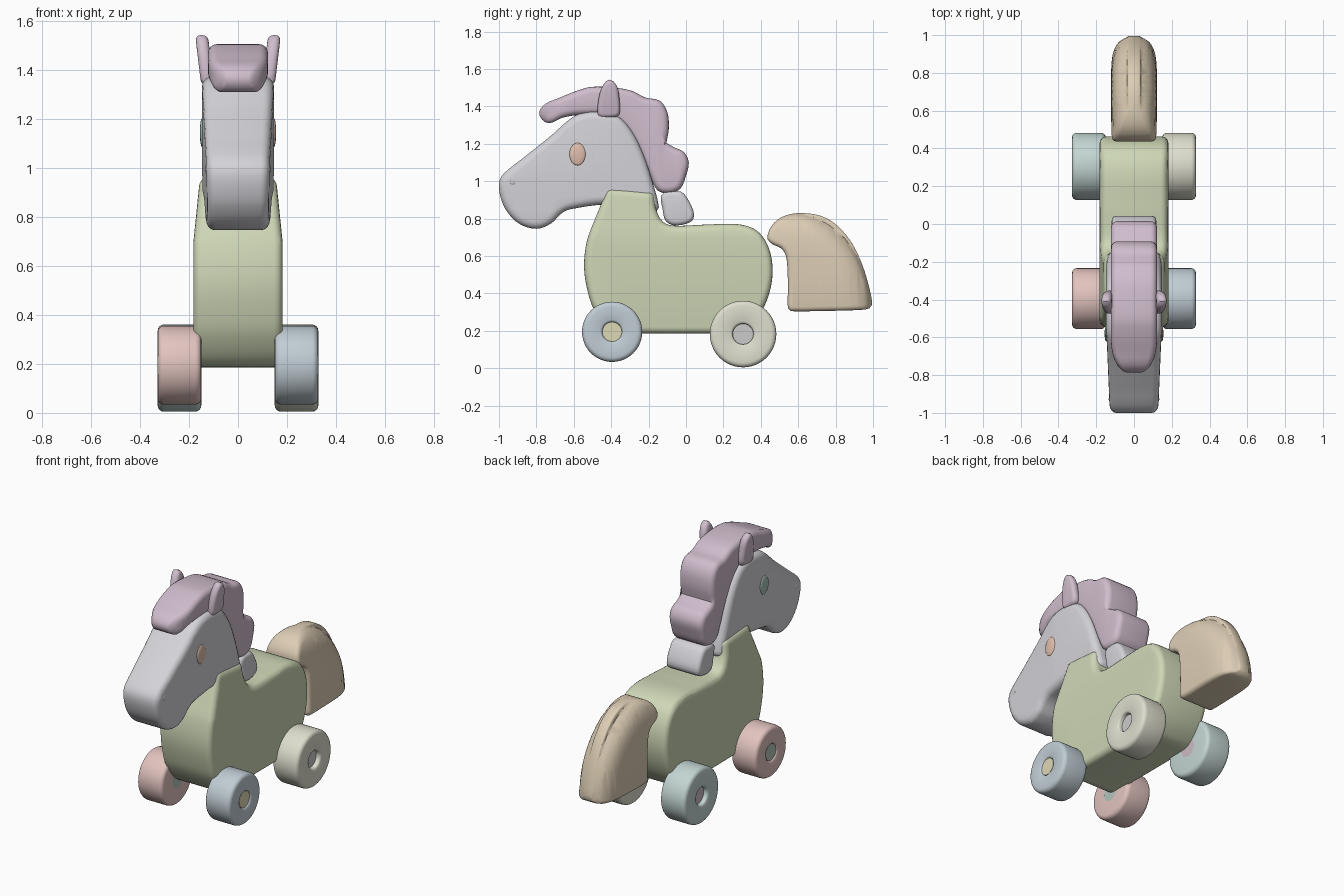
import bpy, bmesh
from math import pi, sin, cos, radians
from mathutils import Vector, Matrix

if "Cube" in bpy.data.objects:
    bpy.data.objects.remove(bpy.data.objects["Cube"])


def finish(name, bm, colour=None):
    bmesh.ops.recalc_face_normals(bm, faces=bm.faces)
    me = bpy.data.meshes.new(name)
    bm.to_mesh(me)
    bm.free()
    ob = bpy.data.objects.new(name, me)
    bpy.context.collection.objects.link(ob)
    if colour:
        mat = bpy.data.materials.new(name + "_paint")
        mat.diffuse_color = (*colour, 1)
        mat.use_nodes = True
        mat.node_tree.nodes["Principled BSDF"].inputs["Base Color"].default_value = mat.diffuse_color
        me.materials.append(mat)
    bpy.ops.object.select_all(action='DESELECT')
    ob.select_set(True)
    bpy.context.view_layer.objects.active = ob
    bpy.ops.object.shade_smooth_by_angle(angle=radians(40))
    return ob


def smooth_loop(pts, spacing=0.022):
    """Closed curve through (y, z) points; a third value marks a sharp corner."""
    n, out = len(pts), []
    P = [Vector(p[:2]) for p in pts]
    sharp = [len(p) > 2 for p in pts]
    T = [(P[(i + 1) % n] - P[i - 1]).normalized() for i in range(n)]
    for i in range(n):
        j = (i + 1) % n
        d = P[j] - P[i]
        a = d if sharp[i] else T[i] * d.length
        b = d if sharp[j] else T[j] * d.length
        steps = max(1, round(d.length / spacing))
        for k in range(steps):
            t = k / steps
            out.append(P[i] * (2*t**3 - 3*t*t + 1) + a * (t**3 - 2*t*t + t)
                       + P[j] * (3*t*t - 2*t**3) + b * (t**3 - t*t))
    return out


def prism(name, pts, half, r, colour=None, shape=None, ycuts=(), zcuts=()):
    """Side profile given thickness in x, rounded rims and an optional x reshape."""
    loop = smooth_loop(pts)
    n = len(loop)
    area = sum(loop[i - 1].cross(loop[i]) for i in range(n))
    normals = []
    for i in range(n):
        t = (loop[(i + 1) % n] - loop[i - 1]).normalized()
        normals.append(Vector((t.y, -t.x)) * (1 if area > 0 else -1))
    for _ in range(2):
        normals = [(normals[i - 1] + normals[i] * 2 + normals[(i + 1) % n]).normalized()
                   for i in range(n)]
    arc = [k / 4 * pi / 2 for k in range(5)]
    steps = [(half - r + r * sin(a), r * (1 - cos(a))) for a in arc]
    steps = [(-x, d) for x, d in reversed(steps)] + steps
    bm = bmesh.new()
    rings = [[bm.verts.new((x, *(p - m * d))) for p, m in zip(loop, normals)] for x, d in steps]
    for A, B in zip(rings, rings[1:]):
        for i in range(n):
            bm.faces.new((A[i - 1], A[i], B[i], B[i - 1]))
    caps = [bm.faces.new(rings[0]), bm.faces.new(rings[-1])]
    bmesh.ops.triangulate(bm, faces=caps)
    for axis, cuts in ((1, ycuts), (2, zcuts)):
        for c in cuts:
            co, no = Vector(), Vector()
            co[axis], no[axis] = c, 1
            bmesh.ops.bisect_plane(bm, geom=bm.verts[:] + bm.edges[:] + bm.faces[:],
                                   plane_co=co, plane_no=no, dist=1e-5)
    if shape:
        for v in bm.verts:
            v.co.x = shape(*v.co)
    return finish(name, bm, colour)


def lathe(name, profile, side, y, z, colour):
    """Spin a closed (radius, x) profile about an x-parallel axle."""
    bm = bmesh.new()
    seg = 48
    rings = [[bm.verts.new((side * x, y + rad * cos(2*pi*s/seg), z + rad * sin(2*pi*s/seg)))
              for rad, x in profile] for s in range(seg)]
    m = len(profile)
    for s in range(seg):
        for i in range(m):
            bm.faces.new((rings[s - 1][i - 1], rings[s - 1][i], rings[s][i], rings[s][i - 1]))
    return finish(name, bm, colour)


def ellipsoid(name, loc, size, colour=None):
    bm = bmesh.new()
    bmesh.ops.create_uvsphere(bm, u_segments=24, v_segments=12, radius=1,
                              matrix=Matrix.Translation(loc) @ Matrix.Diagonal((*size, 1)))
    return finish(name, bm, colour)


def clamp(v):
    return max(0.0, min(1.0, v))


def grid(a, b, step):
    return [a + step * i for i in range(int((b - a) / step) + 1)]


# Body with raised chest and collar
prism("body", [(-.42, .955), (-.38, .96), (-.19, .943, 1), (-.175, .93), (-.16, .85), (-.125, .785),
               (-.07, .763), (.1, .768), (.28, .77), (.38, .735), (.44, .65), (.463, .53),
               (.445, .40), (.39, .28), (.31, .20), (.26, .188), (-.30, .188), (-.40, .20),
               (-.49, .31), (-.53, .43), (-.545, .55), (-.53, .68), (-.49, .79), (-.44, .91)],
      .182, .035, (.62, .68, .47),
      lambda x, y, z: x * (1 - .14 * clamp((z - .70) / .25)), zcuts=grid(.65, .92, .05))

# Head and neck
prism("head", [(-.57, 1.36), (-.46, 1.372), (-.36, 1.345), (-.29, 1.27), (-.23, 1.15), (-.18, 1.0),
               (-.145, .86), (-.16, .835), (-.22, .835), (-.40, .875), (-.62, .85), (-.67, .825),
               (-.72, .775), (-.80, .746), (-.89, .772), (-.955, .835), (-.99, .91), (-1.0, .99),
               (-.975, 1.04), (-.87, 1.125), (-.72, 1.245), (-.63, 1.325)],
      .147, .04, (.66, .65, .69),
      lambda x, y, z: x * (1 - .13 * clamp((-y - .55) / .45) - .05 * clamp((1.0 - z) / .25)),
      ycuts=grid(-.95, -.5, .075), zcuts=(.85, .92, 1.0))

# Wavy mane with forelock
prism("mane", [(-.785, 1.37), (-.77, 1.33), (-.73, 1.31), (-.66, 1.34), (-.56, 1.355), (-.42, 1.35),
               (-.33, 1.29), (-.25, 1.16), (-.19, 1.02), (-.15, .95), (-.09, .935), (-.03, .96),
               (0, 1.03), (.015, 1.10), (-.01, 1.155), (-.06, 1.18), (-.105, 1.205, 1), (-.092, 1.28),
               (-.10, 1.37), (-.14, 1.43), (-.22, 1.448), (-.28, 1.48), (-.36, 1.498),
               (-.50, 1.505), (-.58, 1.485), (-.68, 1.445), (-.75, 1.415)],
      .122, .035, (.63, .51, .61),
      lambda x, y, z: x * (1 - .55 * clamp((-y - .58) / .21) ** 3),
      ycuts=grid(-.77, -.55, .03))

# Lower end of the neck block behind the collar
prism("neck_block", [(-.135, .92), (-.115, .942), (-.03, .945), (0, .92), (.04, .84), (.038, .795),
                     (0, .772), (-.07, .765), (-.11, .79), (-.125, .85)],
      .118, .025, (.66, .65, .69))

# Tail with a rounded outer surface
def tail_round(x, y, z):
    rho = (max(0, y - .54) / .455) ** 2 + (max(0, z - .31) / .53) ** 2
    return x * max(.3, (1 - min(1, rho) ** 4) ** .5)

prism("tail", [(.437, .69), (.445, .74), (.49, .795), (.55, .822), (.62, .83), (.72, .815),
               (.80, .77), (.88, .68), (.94, .56), (.98, .43), (.995, .34), (.98, .32),
               (.93, .312), (.70, .306), (.56, .306), (.545, .32), (.545, .45), (.535, .60),
               (.51, .64), (.46, .665)],
      .122, .025, (.72, .61, .46), tail_round, grid(.6, .98, .04), grid(.5, .82, .04))

# Ears, eyes and nostrils
eye_colours = {1: (.75, .52, .42), -1: (.38, .52, .46)}
for side, label in ((1, "right"), (-1, "left")):
    prism("ear_" + label, [(-.47, 1.35), (-.472, 1.41), (-.45, 1.50), (-.41, 1.543), (-.37, 1.51),
                           (-.355, 1.43), (-.355, 1.36), (-.37, 1.345), (-.45, 1.34)],
          .026, .022, (.63, .51, .61),
          lambda x, y, z: side * (x + .139 + .12 * (z - 1.46)))
    ellipsoid("eye_" + label, (side * .146, -.58, 1.145), (.010, .043, .06), eye_colours[side])
    ellipsoid("nostril_" + label, (side * .128, -.927, .997), (.006, .013, .02), (.55, .54, .57))

# Wheels with their hubs: y, z, radius, hub radius, hub face x
axles = {"front": (-.395, .195, .161, .052, .322), "rear": (.305, .183, .178, .055, .300)}
paint = {("front", 1): ((.53, .61, .66), (.73, .69, .47)),
         ("front", -1): ((.76, .55, .52), (.45, .55, .5)),
         ("rear", 1): ((.73, .73, .62), (.68, .68, .68)),
         ("rear", -1): ((.55, .67, .65), (.62, .5, .56))}
for (axle, side), (tyre, hub) in paint.items():
    y, z, R, h, face = axles[axle]
    label = axle + ("_right" if side > 0 else "_left")
    b, x0, x1 = .025, .15, .328
    arc = [k / 4 * pi / 2 for k in range(5)]
    rim = [(R - b + b * sin(a), x1 - b + b * cos(a)) for a in arc]
    rim += [(R - b + b * cos(a), x0 + b - b * sin(a)) for a in arc]
    lathe("wheel_" + label, [(h, x0), (h, x1 - .012), (h + .004, x1 - .004), (h + .012, x1)] + rim,
          side, y, z, tyre)
    bm = bmesh.new()
    bmesh.ops.create_cone(bm, cap_ends=True, segments=32, radius1=h, radius2=h, depth=face - x0,
                          matrix=Matrix.Translation((side * (face + x0) / 2, y, z))
                          @ Matrix.Rotation(pi / 2, 4, 'Y'))
    finish("hub_" + label, bm, hub)
